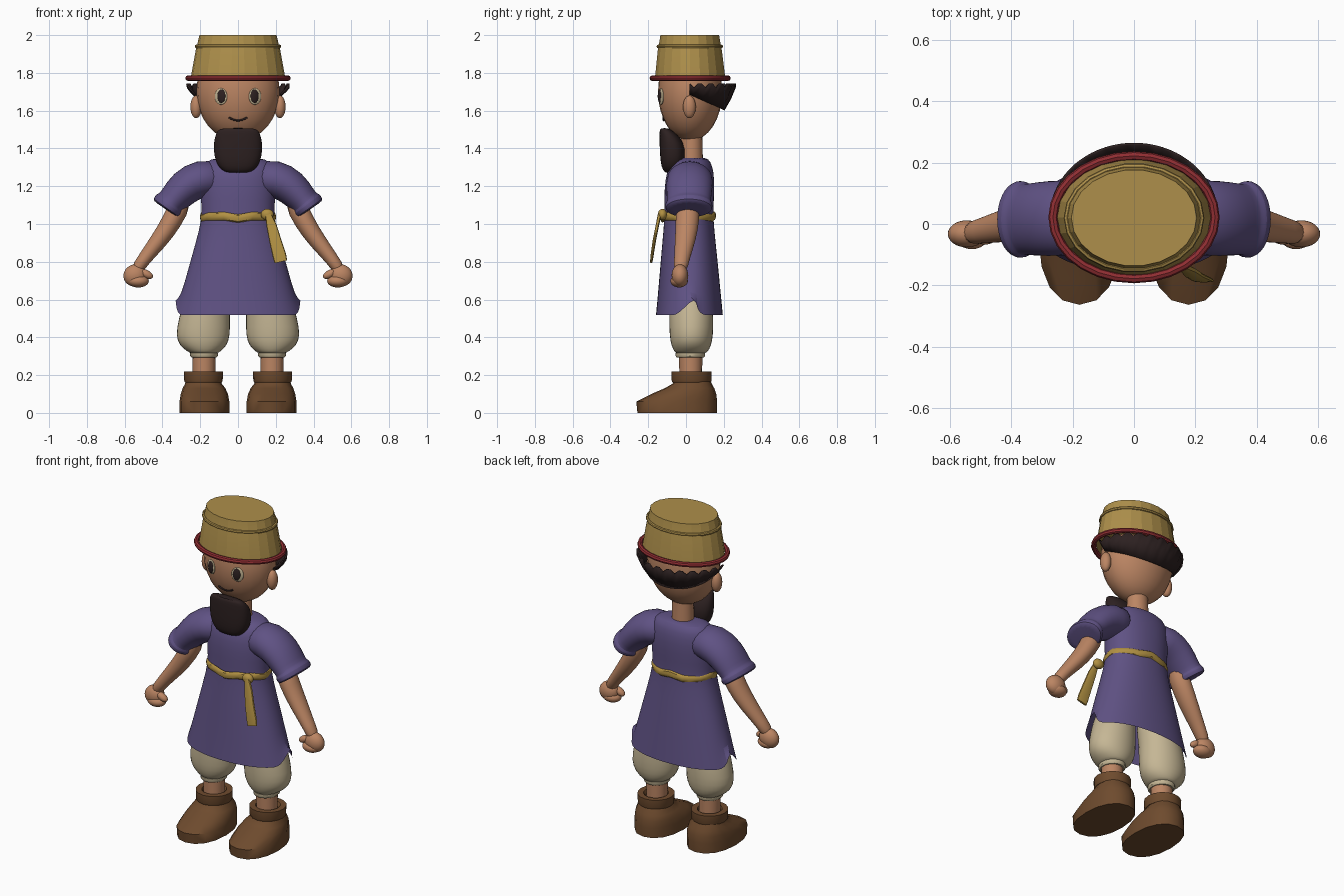
import bpy, bmesh, math
from mathutils import Matrix, Vector

cube = bpy.data.objects.get("Cube")
if cube:
    bpy.data.objects.remove(cube, do_unlink=True)


def material(name, r, g, b):
    m = bpy.data.materials.new(name)
    m.use_nodes = True
    m.diffuse_color = (r, g, b, 1)
    m.node_tree.nodes["Principled BSDF"].inputs["Base Color"].default_value = (r, g, b, 1)
    return m


SKIN = material("skin", .50, .235, .125)
PURPLE = material("purple_cloth", .115, .084, .23)
STRAW = material("straw_yellow", .42, .275, .07)
SASH = material("sash_gold", .44, .28, .055)
RED = material("red_trim", .28, .027, .032)
CREAM = material("cream_cloth", .56, .47, .30)
LEATHER = material("brown_leather", .156, .07, .027)
HAIR = material("dark_hair", .026, .015, .015)


def finish(name, bm, mat, angle=40, subsurf=0):
    """Turn a bmesh into a shaded object."""
    bmesh.ops.recalc_face_normals(bm, faces=bm.faces)
    me = bpy.data.meshes.new(name)
    bm.to_mesh(me)
    bm.free()
    me.materials.append(mat)
    for p in me.polygons:
        p.use_smooth = True
    me.set_sharp_from_angle(angle=math.radians(angle))
    ob = bpy.data.objects.new(name, me)
    bpy.context.collection.objects.link(ob)
    if subsurf:
        mod = ob.modifiers.new("subsurf", 'SUBSURF')
        mod.levels = mod.render_levels = subsurf
    return ob


def loft(name, rows, mat, sides=24, power=1.0, follow=False, mirror=1,
         caps=(True, True), closed=False, angle=40, subsurf=0, tweak=None):
    """Skin elliptical rings (x, y, z, rx, ry); follow tilts them along the path."""
    bm = bmesh.new()
    rings = []
    for i, (x, y, z, rx, ry) in enumerate(rows):
        side = Vector((1, 0, 0))
        if follow:
            a, b = rows[max(i - 1, 0)], rows[min(i + 1, len(rows) - 1)]
            side = Vector((b[2] - a[2], 0, a[0] - b[0])).normalized()
        ring = []
        for k in range(sides):
            t = math.tau * k / sides
            c, s = (math.copysign(abs(f) ** power, f) for f in (math.cos(t), math.sin(t)))
            p = Vector((x, y, z)) + side * rx * c + Vector((0, ry * s, 0))
            if tweak:
                p = tweak(p, i, t)
            ring.append(bm.verts.new((p.x * mirror, p.y, p.z)))
        rings.append(ring)
    pairs = list(zip(rings, rings[1:])) + ([(rings[-1], rings[0])] if closed else [])
    for lo, hi in pairs:
        for k in range(sides):
            n = (k + 1) % sides
            bm.faces.new((lo[k], lo[n], hi[n], hi[k]))
    if not closed:
        for ring, cap in zip((rings[0], rings[-1]), caps):
            if cap:
                bm.faces.new(ring)
    return finish(name, bm, mat, angle, subsurf)


def hoop(name, y, z, rx, ry, thick, high, mat, sides=28, tweak=None):
    """Elliptical ring lying flat."""
    rows = []
    for k in range(8):
        t = math.tau * k / 8
        d = thick * math.cos(t)
        rows.append((0, y, z + high * math.sin(t), rx + d, ry + d))
    return loft(name, rows, mat, sides, closed=True, tweak=tweak)


def ball(name, loc, size, mat, turn=0, tilt=0):
    bm = bmesh.new()
    bmesh.ops.create_uvsphere(bm, u_segments=24, v_segments=16, radius=1)
    bm.transform(Matrix.Translation(loc) @ Matrix.Rotation(turn, 4, 'Z')
                 @ Matrix.Rotation(tilt, 4, 'Y') @ Matrix.Diagonal((*size, 1)))
    return finish(name, bm, mat, 60)


# Head and neck
HEAD, SIZE = Vector((0, .022, 1.70)), Vector((.22, .17, .26))
ball("head", HEAD, SIZE, SKIN)
loft("neck", [(0, .03, 1.32, .065, .06), (0, .03, 1.50, .06, .055)], SKIN)


def face_y(x, z):
    return HEAD.y - SIZE.y * math.sqrt(1 - (x / SIZE.x) ** 2 - ((z - HEAD.z) / SIZE.z) ** 2)


# Mouth: a thin smiling tube on the face
curve = bpy.data.curves.new("mouth", 'CURVE')
curve.dimensions = '3D'
curve.bevel_depth = .005
curve.bevel_resolution = 2
curve.use_fill_caps = True
line = curve.splines.new('POLY')
line.points.add(8)
for k, pt in enumerate(line.points):
    x = .048 * (k / 4 - 1)
    z = 1.548 + .016 * (k / 4 - 1) ** 2
    pt.co = (x, face_y(x, z) - .002, z, 1)
curve.materials.append(HAIR)
bpy.context.collection.objects.link(bpy.data.objects.new("mouth", curve))

# Beard
loft("beard", [(0, -.075, 1.268, .055, .03), (0, -.075, 1.285, .09, .05),
               (0, -.07, 1.33, .122, .066), (0, -.07, 1.40, .132, .07),
               (0, -.085, 1.46, .125, .056), (0, -.105, 1.495, .11, .035),
               (0, -.115, 1.508, .09, .02)], HAIR, 20, .8, subsurf=1)

# Hair: a flared strip round the back with a ragged top edge
bm = bmesh.new()
strip, STEPS = [], 36
for k in range(STEPS + 1):
    t = math.pi * k / STEPS
    c, s = math.cos(t), math.sin(t)
    top = 1.745 - (.02 if k % 3 == 1 else 0)
    low = 1.69 - .085 * s
    strip.append((bm.verts.new((.222 * c, .022 + .175 * s, low)),
                  bm.verts.new((.25 * c, .022 + .21 * s, (low + top) / 2)),
                  bm.verts.new((.268 * c, .022 + .235 * s, top))))
for a, b in zip(strip, strip[1:]):
    for j in (0, 1):
        bm.faces.new((a[j], b[j], b[j + 1], a[j + 1]))
hair = finish("hair", bm, HAIR)
hair.modifiers.new("thickness", 'SOLIDIFY').thickness = .008

# Hat
loft("hat", [(0, .022, 1.775, .25, .188), (0, .02, 1.93, .222, .17),
             (0, .02, 1.95, .216, .165), (0, .02, 2.0, .204, .157)], STRAW, 22, angle=10)
hoop("hat_band", .02, 1.94, .219, .168, .010, .010, STRAW, 22)
hoop("hat_brim", .022, 1.772, .264, .2, .015, .015, RED)


# Tunic body with a notch at each side of the hem
def hem(p, row, t):
    if row == 0:
        near = abs(math.cos(t))
        if near > .999:
            p.z += .105
            p.y += .035
        elif near > .97:
            p.z += .025
    return p


loft("tunic", [(0, .018, .517, .332, .178), (0, .018, .62, .303, .168), (0, .017, .75, .268, .156),
               (0, .016, .90, .225, .142), (0, .015, 1.04, .188, .128), (0, .016, 1.12, .198, .132),
               (0, .02, 1.24, .20, .132), (0, .025, 1.31, .19, .115),
               (0, .035, 1.345, .15, .085), (0, .035, 1.352, .07, .055)],
     PURPLE, 32, .92, caps=(False, True), subsurf=1, tweak=hem)


# Sash: belt, knot and hanging tail
def wavy(p, row, t):
    p.z += .005 * math.sin(5 * t) + .003 * math.sin(9 * t)
    return p


hoop("belt", .012, 1.037, .19, .136, .012, .022, SASH, 32, wavy)
ball("belt_knot", (.155, -.125, 1.05), (.034, .024, .03), SASH)
loft("belt_tail", [(.16, -.14, 1.05, .016, .01), (.178, -.152, .99, .027, .009),
                   (.198, -.168, .91, .032, .009), (.22, -.18, .83, .036, .008),
                   (.227, -.184, .80, .034, .006)], SASH, 12, .7, follow=True)

# Paired parts
for side, s in (("left", 1), ("right", -1)):
    # Face details
    ball(side + "_ear", (s * .222, .018, 1.62), (.03, .034, .06), SKIN)
    turn = s * math.radians(20)
    ey = face_y(.09, 1.675)
    ball(side + "_eye_white", (s * .09, ey, 1.675), (.035, .009, .044), CREAM, turn)
    ball(side + "_pupil", (s * .088, ey - .006, 1.677), (.023, .009, .036), HAIR, turn)

    # Sleeve with a flared, turned cuff
    loft(side + "_sleeve", [(.08, .022, 1.24, .09, .105), (.2, .02, 1.245, .105, .125),
                            (.285, .018, 1.195, .098, .125), (.345, .015, 1.125, .08, .118),
                            (.356, .015, 1.112, .08, .118), (.362, .015, 1.105, .09, .128),
                            (.38, .015, 1.08, .088, .128), (.382, .015, 1.077, .07, .105)],
         PURPLE, 18, follow=True, mirror=s, subsurf=1)

    # Arm and fist
    loft(side + "_arm", [(.29, .012, 1.14, .062, .065), (.35, .008, 1.01, .054, .064),
                         (.42, -.004, .91, .048, .056), (.505, -.024, .805, .034, .040),
                         (.54, -.03, .75, .036, .038)], SKIN, 16, follow=True, mirror=s, subsurf=1)
    ball(side + "_palm", (s * .545, -.032, .728), (.062, .044, .058), SKIN, tilt=s * .4)
    ball(side + "_fingers", (s * .528, -.036, .698), (.056, .046, .034), SKIN)
    ball(side + "_thumb", (s * .485, -.045, .735), (.038, .022, .021), SKIN, tilt=-s * .5)

    # Baggy trouser leg, gathered cuff and ankle
    loft(side + "_trouser_leg", [(.18, .025, .312, .07, .08), (.18, .027, .325, .088, .09),
                                 (.184, .028, .355, .128, .108), (.186, .028, .41, .148, .118),
                                 (.178, .028, .50, .138, .12), (.165, .025, .60, .125, .115),
                                 (.12, .02, .74, .11, .1)], CREAM, 16, subsurf=1, mirror=s)
    loft(side + "_trouser_cuff", [(.18, .023, .294, .066, .074), (.18, .023, .302, .073, .08),
                                  (.18, .023, .318, .073, .08)], CREAM, 18, mirror=s)
    loft(side + "_ankle", [(.18, .025, .19, .06, .06), (.18, .025, .31, .062, .062)],
         SKIN, 16, mirror=s)

    # Boot
    loft(side + "_boot", [(.178, -.047, 0, .132, .21), (.178, -.049, .06, .132, .214),
                          (.178, -.012, .10, .125, .172), (.18, .018, .13, .113, .132),
                          (.183, .033, .155, .097, .103), (.184, .032, .18, .09, .094)],
         LEATHER, 16, .9, mirror=s, angle=50)
    loft(side + "_boot_cuff", [(.183, .03, .162, .098, .102), (.183, .03, .172, .102, .106),
                               (.183, .03, .22, .104, .106), (.183, .03, .22, .07, .072),
                               (.183, .03, .20, .06, .06)], LEATHER, 16, mirror=s)
